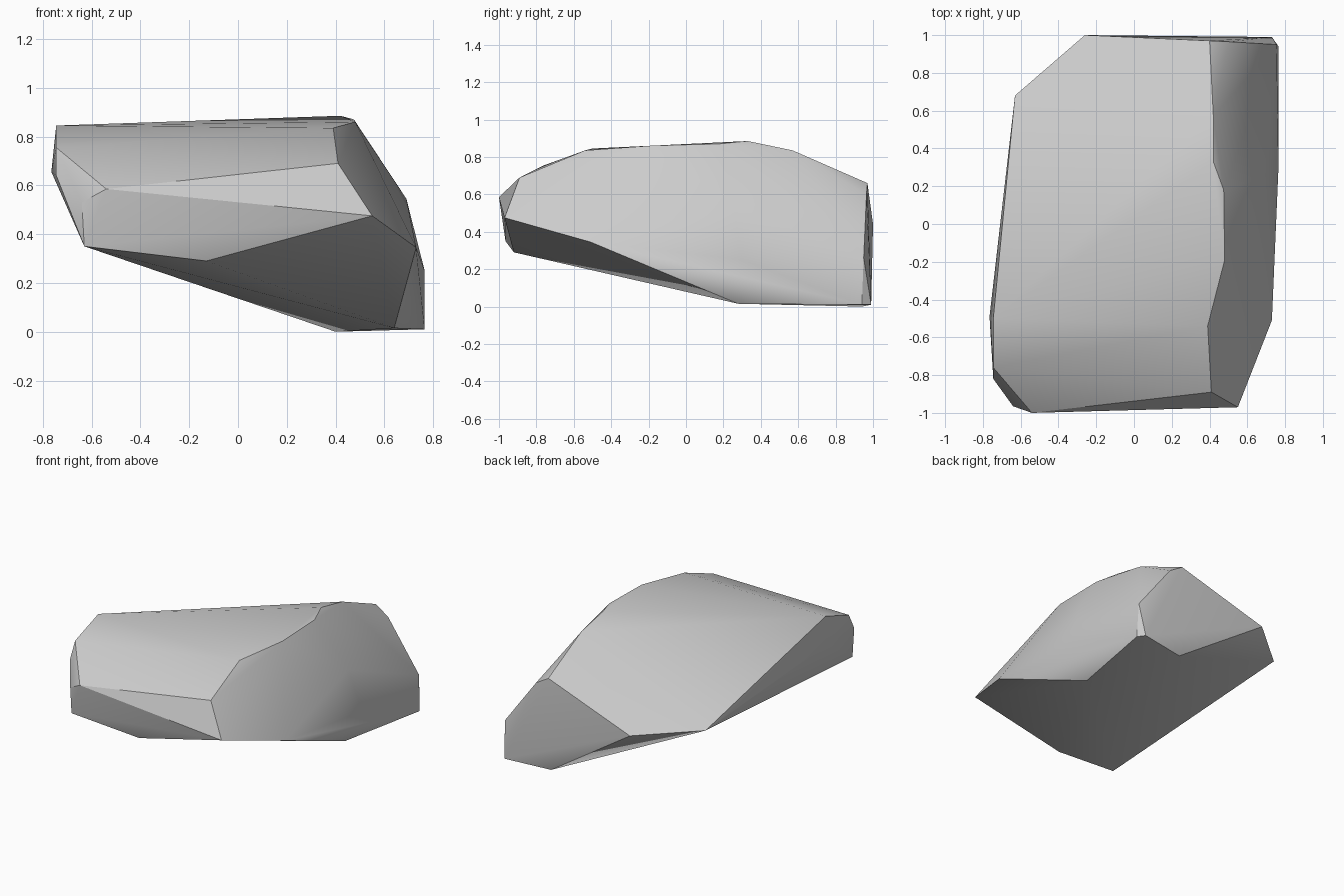
import bpy
import bmesh
import math

default_cube = bpy.data.objects.get("Cube")
if default_cube:
    bpy.data.objects.remove(default_cube, do_unlink=True)


def make_material(name, colour):
    material = bpy.data.materials.new(name)
    material.use_nodes = True
    material.diffuse_color = colour
    shader = material.node_tree.nodes["Principled BSDF"]
    shader.inputs["Base Color"].default_value = colour
    shader.inputs["Roughness"].default_value = 0.9
    return material


def make_boulder(name, corner_groups, material):
    """Wrap a convex skin around the chipped corners of a stone."""
    bm = bmesh.new()
    for corners in corner_groups:
        for corner in corners:
            bm.verts.new(corner)
    hull = bmesh.ops.convex_hull(bm, input=bm.verts[:])
    loose = set(hull["geom_interior"]) | set(hull["geom_unused"])
    loose = [item for item in loose
             if isinstance(item, bmesh.types.BMVert) and item.is_valid]
    bmesh.ops.delete(bm, geom=loose, context="VERTS")
    bmesh.ops.recalc_face_normals(bm, faces=bm.faces[:])

    mesh = bpy.data.meshes.new(name)
    bm.to_mesh(mesh)
    bm.free()
    mesh.materials.append(material)
    boulder = bpy.data.objects.new(name, mesh)
    bpy.context.collection.objects.link(boulder)

    # Soft facets with crisp breaks
    bpy.ops.object.select_all(action="DESELECT")
    boulder.select_set(True)
    bpy.context.view_layer.objects.active = boulder
    bpy.ops.object.shade_smooth_by_angle(angle=math.radians(30))
    return boulder


# Long crest, front to back
crest = [(.41, -.89, .69), (.39, -.54, .835), (.48, -.19, .86),
         (.475, .18, .87), (.42, .33, .885), (.42, .57, .835),
         (.4, .97, .66), (.5, .965, .6)]

# Blunt front end
front_end = [(-.54, -1, .585), (.55, -.97, .475), (-.13, -.92, .29),
             (-.63, -.965, .35), (-.64, -.965, .53)]

# Overhanging side and its upper shoulder
overhang = [(-.745, -.5, .845), (-.745, -.76, .755), (-.745, -.82, .64),
            (-.765, -.49, .655), (-.63, .68, .455), (-.26, 1, .44)]

# Steep side
steep_side = [(.73, -.51, .345), (.69, .25, .545), (.765, .3, .25),
              (.755, .95, .26)]

# Small foot touching the ground
foot = [(.64, .28, .015), (.765, .94, .01), (.73, .99, .01), (.4, .94, 0)]

stone_grey = make_material("stone grey", (.6, .6, .6, 1))
make_boulder("boulder", [crest, front_end, overhang, steep_side, foot],
             stone_grey)
